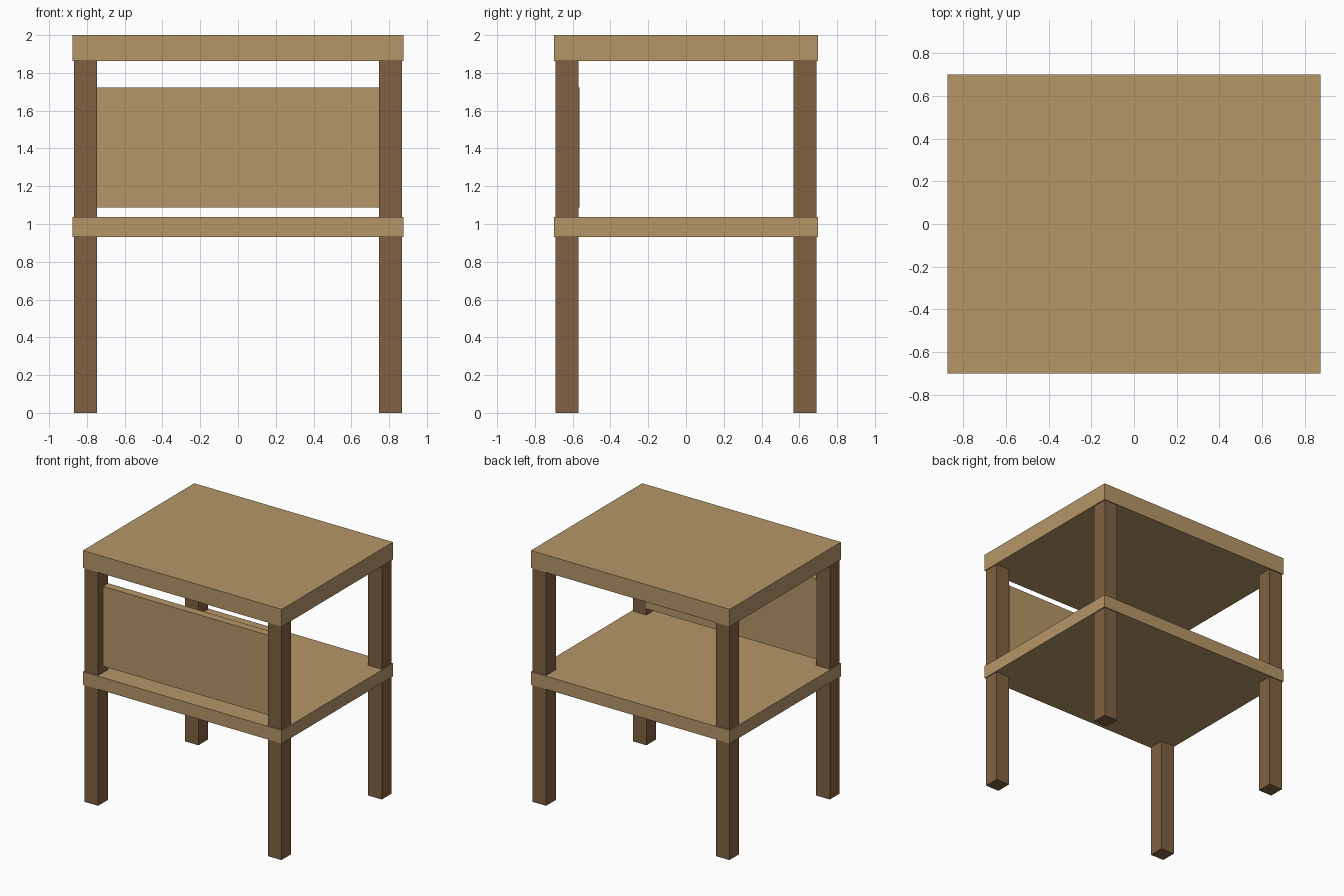
import bpy

if "Cube" in bpy.data.objects:
    bpy.data.objects.remove(bpy.data.objects["Cube"])


def material(name, color):
    m = bpy.data.materials.new(name)
    m.diffuse_color = (*color, 1.0)
    m.use_nodes = True
    m.node_tree.nodes["Principled BSDF"].inputs["Base Color"].default_value = m.diffuse_color
    return m


light_wood = material("light wood", (0.462, 0.305, 0.136))
dark_wood = material("dark wood", (0.216, 0.120, 0.054))


def box(name, x, y, z, mat):
    """Axis-aligned box from (min, max) ranges."""
    bpy.ops.mesh.primitive_cube_add(size=1)
    ob = bpy.context.object
    ob.name = name
    ranges = (x, y, z)
    for v in ob.data.vertices:
        v.co = [r[0] if c < 0 else r[1] for c, r in zip(v.co, ranges)]
    ob.data.materials.append(mat)
    return ob


# Table top and lower shelf
box("table_top", (-0.875, 0.875), (-0.70, 0.70), (1.862, 2.0), light_wood)
box("shelf", (-0.875, 0.875), (-0.70, 0.70), (0.932, 1.036), light_wood)

# Front panel between the front legs
box("front_panel", (-0.747, 0.747), (-0.63, -0.565), (1.087, 1.722), light_wood)

# Four square legs, running from the floor to the underside of the top
for sx, side in ((-1, "left"), (1, "right")):
    for sy, end in ((-1, "front"), (1, "back")):
        box(f"{end}_{side}_leg",
            sorted((sx * 0.747, sx * 0.867)),
            sorted((sy * 0.569, sy * 0.692)),
            (0.0, 1.862), dark_wood)
